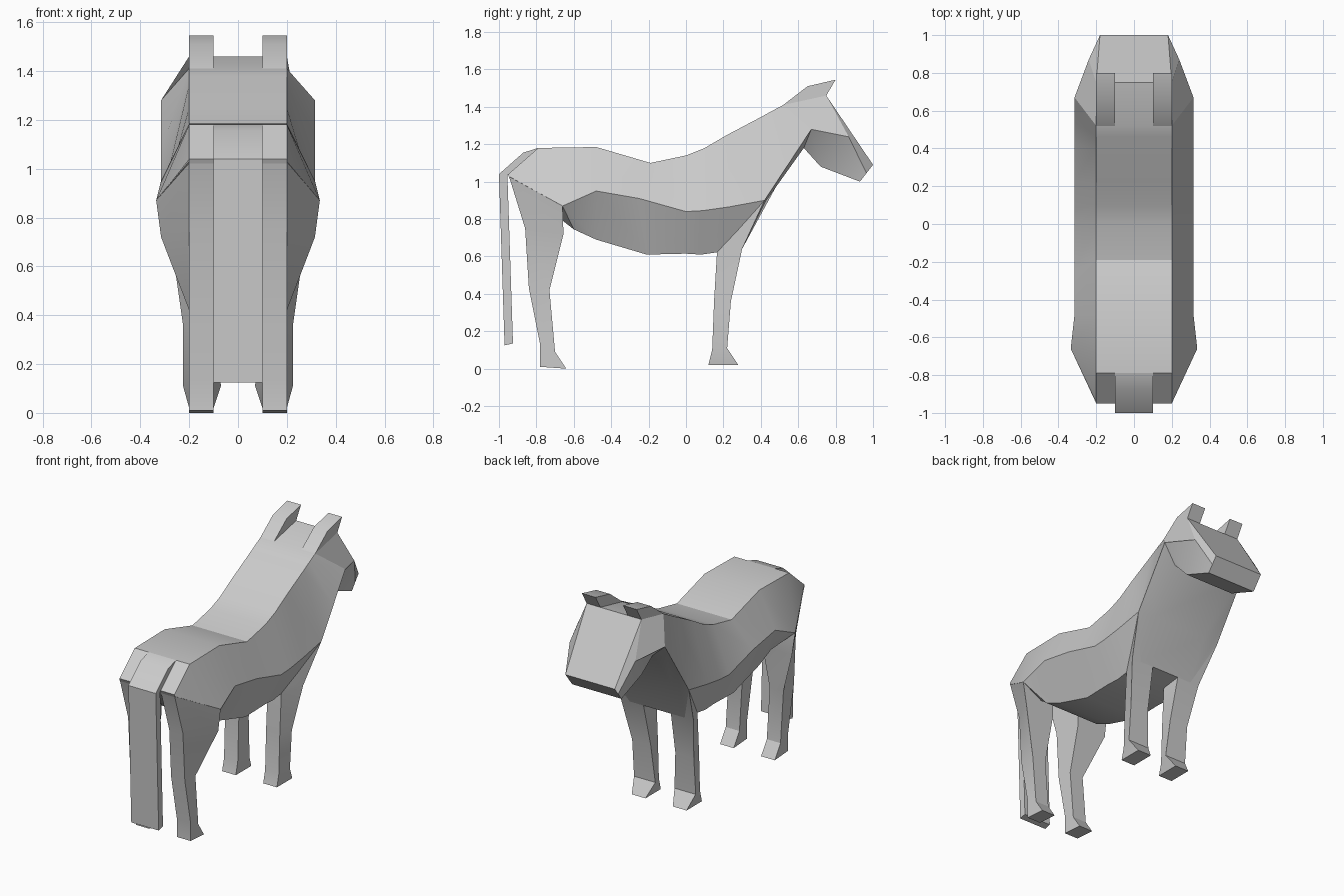
import bpy, bmesh, math

cube = bpy.data.objects.get("Cube")
if cube:
    bpy.data.objects.remove(cube, do_unlink=True)

GREY = (0.6, 0.6, 0.6, 1)
mat = bpy.data.materials.new("plain grey")
mat.use_nodes = True
mat.diffuse_color = GREY
mat.node_tree.nodes["Principled BSDF"].inputs["Base Color"].default_value = GREY


def loft(name, rings, mirrored=False):
    """Skin a list of equal-length closed rings and cap both ends."""
    bm = bmesh.new()
    loops = [[bm.verts.new(p) for p in ring] for ring in rings]
    n = len(loops[0])
    for a, b in zip(loops, loops[1:]):
        for i in range(n):
            j = (i + 1) % n
            bm.faces.new((a[i], a[j], b[j], b[i]))
    bm.faces.new(loops[0])
    bm.faces.new(loops[-1])
    bmesh.ops.recalc_face_normals(bm, faces=bm.faces)
    mesh = bpy.data.meshes.new(name)
    bm.to_mesh(mesh)
    bm.free()
    mesh.materials.append(mat)
    obj = bpy.data.objects.new(name, mesh)
    bpy.context.collection.objects.link(obj)
    if mirrored:
        obj.modifiers.new("Mirror", "MIRROR").use_mirror_merge = False
    bpy.ops.object.select_all(action="DESELECT")
    obj.select_set(True)
    bpy.context.view_layer.objects.active = obj
    bpy.ops.object.shade_smooth_by_angle(angle=math.radians(25))
    return obj


def body_ring(top, side, side_w, low, top_w=0.2, low_w=0.2):
    """Six-sided section: flat top, widest flank, flat underside."""
    half = [(top_w, *top), (side_w, *side), (low_w, *low)]
    return half + [(-x, y, z) for x, y, z in reversed(half)]


def leg_ring(back, front, back_x, front_x):
    """Four-sided section given by back and front (y, z) and x spans."""
    return [(back_x[0], *back), (back_x[1], *back),
            (front_x[1], *front), (front_x[0], *front)]


def strip(name, profile, x0, x1, mirrored=False):
    """Side profile extruded across x."""
    return loft(name, [[(x, y, z) for y, z in profile] for x in (x0, x1)], mirrored)


# Trunk, neck and head, from rump to muzzle
loft("body_and_head", [
    body_ring((-0.95, 1.04), (-0.95, 1.03), 0.2, (-0.93, 1.0)),
    body_ring((-0.79, 1.18), (-0.66, 0.87), 0.335, (-0.6, 0.745)),
    body_ring((-0.48, 1.185), (-0.48, 0.95), 0.315, (-0.48, 0.69)),
    body_ring((-0.19, 1.10), (-0.25, 0.91), 0.315, (-0.21, 0.61)),
    body_ring((0, 1.14), (0, 0.84), 0.315, (0, 0.615)),
    body_ring((0.1, 1.18), (0.09, 0.845), 0.315, (0.08, 0.61)),
    body_ring((0.22, 1.25), (0.23, 0.865), 0.315, (0.22, 0.63)),
    body_ring((0.40, 1.345), (0.42, 0.90), 0.315, (0.30, 0.64)),
    body_ring((0.46, 1.378), (0.545, 1.09), 0.315, (0.43, 0.90)),
    body_ring((0.52, 1.41), (0.67, 1.28), 0.315, (0.63, 1.18)),
    body_ring((0.75, 1.46), (0.87, 1.24), 0.24, (0.72, 1.08), 0.2, 0.18),
    body_ring((1.0, 1.09), (0.965, 1.045), 0.18, (0.93, 1.0), 0.18, 0.18),
])

# Legs, from body down to hoof
NARROW = (0.1, 0.2)
loft("hind_legs", [
    leg_ring((-0.95, 1.04), (-0.66, 0.87), NARROW, (0.1, 0.335)),
    leg_ring((-0.86, 0.75), (-0.655, 0.72), NARROW, (0.1, 0.315)),
    leg_ring((-0.84, 0.43), (-0.73, 0.42), NARROW, NARROW),
    leg_ring((-0.78, 0.13), (-0.70, 0.09), NARROW, NARROW),
    leg_ring((-0.78, 0.01), (-0.64, 0), NARROW, NARROW),
], mirrored=True)
loft("front_legs", [
    leg_ring((0.17, 0.68), (0.42, 0.90), NARROW, (0.1, 0.315)),
    leg_ring((0.165, 0.61), (0.30, 0.64), NARROW, (0.1, 0.265)),
    leg_ring((0.15, 0.36), (0.24, 0.36), NARROW, (0.09, 0.225)),
    leg_ring((0.14, 0.10), (0.22, 0.11), NARROW, (0.07, 0.225)),
    leg_ring((0.12, 0.02), (0.28, 0.02), NARROW, NARROW),
], mirrored=True)

# Ears rise flush with the outer edges of the head
strip("ears", [(0.52, 1.41), (0.65, 1.51), (0.8, 1.545), (0.75, 1.46)],
      0.1, 0.2, mirrored=True)

# Tail: dock over the rump, then a long flat hanging switch
strip("tail_dock", [(-0.79, 1.18), (-0.87, 1.155), (-1.0, 1.04), (-0.95, 1.035)], -0.1, 0.1)
strip("tail", [(-1.0, 1.04), (-0.97, 0.125), (-0.925, 0.135), (-0.955, 1.04)], -0.1, 0.1)
